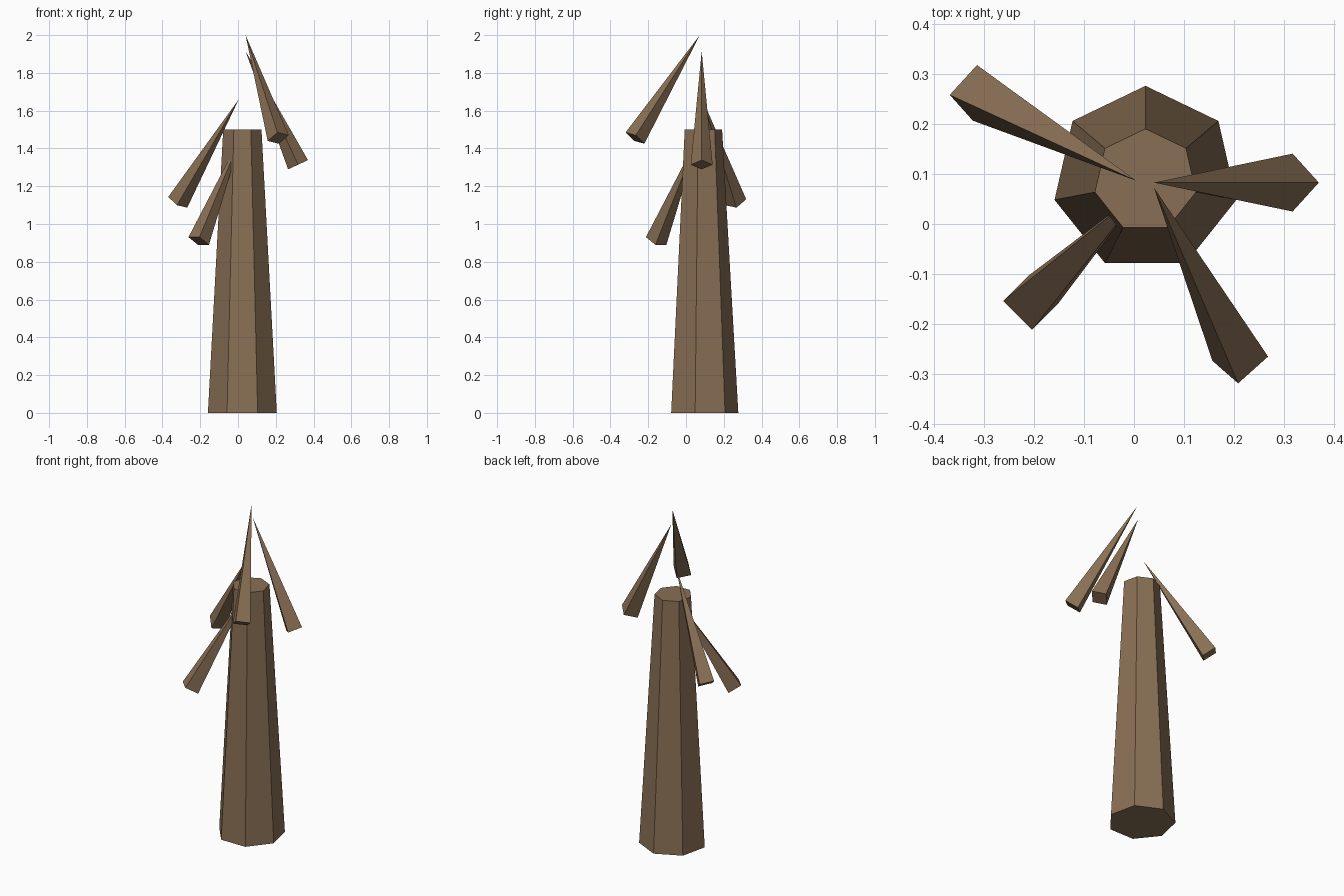
import bpy
import math
from mathutils import Vector

if "Cube" in bpy.data.objects:
    bpy.data.objects.remove(bpy.data.objects["Cube"])

bark = bpy.data.materials.new("bark")
bark.diffuse_color = (0.25, 0.16, 0.09, 1)
bark.use_nodes = True
bark.node_tree.nodes["Principled BSDF"].inputs["Base Color"].default_value = bark.diffuse_color


def cone(name, sides, r1, r2, base, tip):
    """Flat-sided tapered cone running from base centre to tip centre."""
    base, tip = Vector(base), Vector(tip)
    axis = tip - base
    bpy.ops.mesh.primitive_cone_add(vertices=sides, radius1=r1, radius2=r2,
                                    depth=axis.length, location=(base + tip) / 2)
    ob = bpy.context.object
    ob.name = name
    ob.rotation_mode = 'QUATERNION'
    ob.rotation_quaternion = Vector((0, 0, 1)).rotation_difference(axis)
    ob.data.materials.append(bark)
    return ob


# Seven-sided tapering trunk
cone("trunk", 7, 0.187, 0.104, (0.023, 0.09, 0), (0.023, 0.087, 1.5))

# Drooping four-sided branches: thick end outward, point at the middle
branches = [
    ((0.318, 0.083, 1.314), (0.04, 0.083, 1.915)),
    ((0.213, -0.270, 1.455), (0.04, 0.073, 2.0)),
    ((-0.319, 0.263, 1.115), (0.004, 0.087, 1.66)),
    ((-0.208, -0.158, 0.910), (0.025, 0.075, 1.483)),
]
for i, (base, tip) in enumerate(branches):
    cone(f"branch_{i + 1}", 4, 0.058, 0, base, tip)
